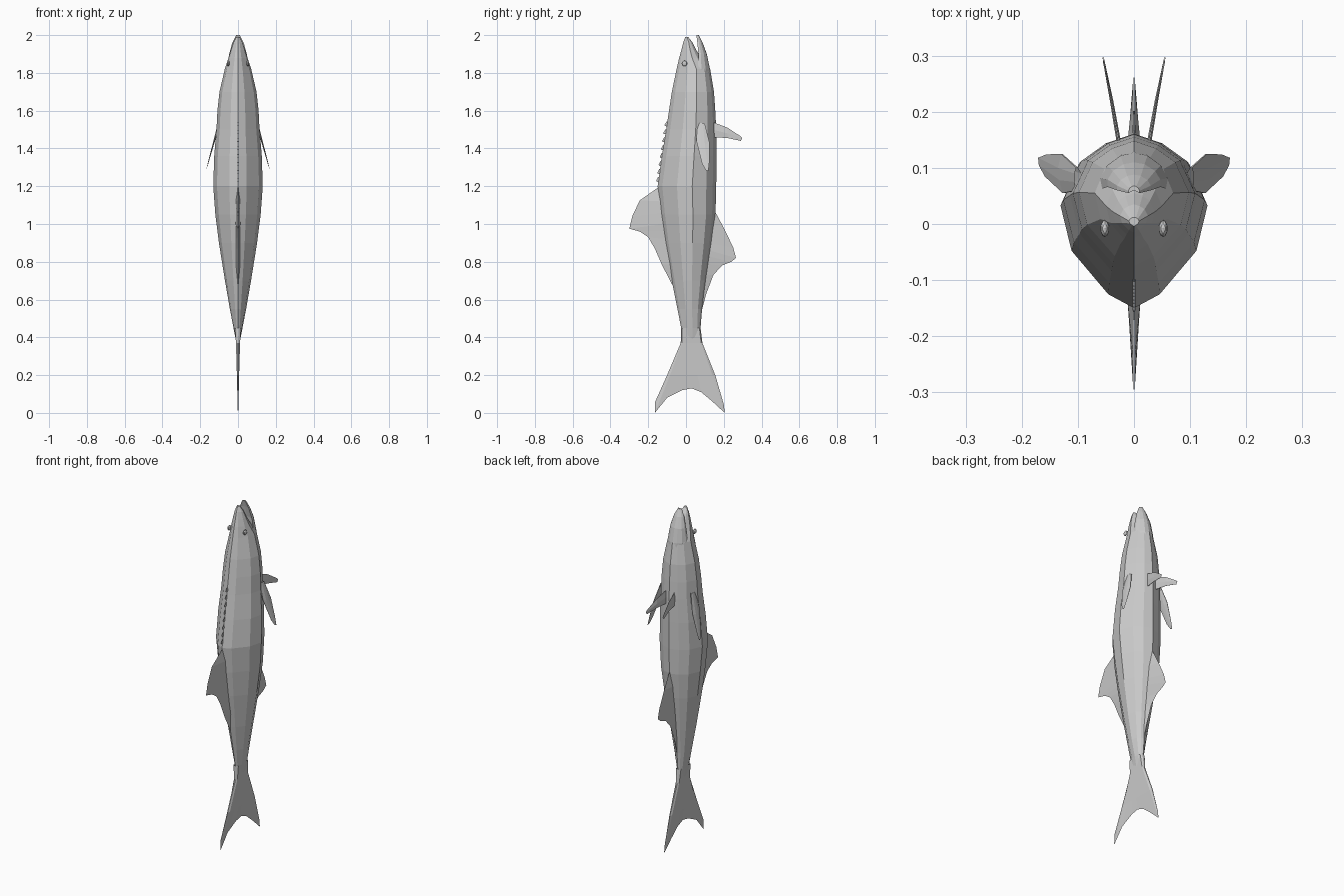
import bpy, bmesh, math
from mathutils import Vector, Matrix


def finish(name, bm, mirror=False):
    bmesh.ops.remove_doubles(bm, verts=bm.verts, dist=1e-5)
    bmesh.ops.recalc_face_normals(bm, faces=bm.faces)
    me = bpy.data.meshes.new(name)
    bm.to_mesh(me)
    bm.free()
    ob = bpy.data.objects.new(name, me)
    bpy.context.collection.objects.link(ob)
    if mirror:
        ob.modifiers.new("mirror", 'MIRROR')
    return ob


def loft(name, sections, half):
    """sections: (z, y_back, y_belly, half_width); half: half outline, back to belly."""
    ring = half + [(-x, t) for x, t in half[-2:0:-1]]
    bm = bmesh.new()
    rows = [[bm.verts.new((x * w, a + (b - a) * t, z)) for x, t in ring]
            for z, a, b, w in sections]
    n = len(ring)
    for r, s in zip(rows, rows[1:]):
        for i in range(n):
            j = (i + 1) % n
            bm.faces.new((r[i], r[j], s[j], s[i]))
    bm.faces.new(rows[0])
    bm.faces.new(rows[-1])
    return finish(name, bm)


def fin(name, ribs, thick, mirror=False):
    """ribs: rows of points from root to tip; thick: half thickness along each rib."""
    bm = bmesh.new()
    last = len(ribs) - 1
    sides = []
    for s in (1, -1):
        sides.append([[bm.verts.new(Vector(p) + Vector((s * t * (0.3 if i in (0, last) else 1), 0, 0)))
                       for p, t in zip(rib, thick)] for i, rib in enumerate(ribs)])
    for g in sides:
        for r, q in zip(g, g[1:]):
            for i in range(len(r) - 1):
                bm.faces.new((r[i], r[i + 1], q[i + 1], q[i]))
    for k in (0, last):     # leading and trailing edges
        a, b = sides[0][k], sides[1][k]
        for i in range(len(a) - 1):
            bm.faces.new((a[i], a[i + 1], b[i + 1], b[i]))
    return finish(name, bm, mirror)


def flat(pairs):
    return [[(0, *a), (0, *b)] for a, b in pairs]


# Body with upper jaw, twelve sided with a ridged back
loft("body", [
    (1.99, -.004, .012, .009), (1.96, -.015, .035, .025), (1.92, -.025, .055, .038),
    (1.88, -.036, .080, .050), (1.82, -.050, .128, .070), (1.70, -.075, .148, .098),
    (1.60, -.090, .155, .109), (1.50, -.105, .160, .114), (1.36, -.128, .161, .126),
    (1.20, -.150, .160, .131), (1.05, -.135, .156, .120), (0.90, -.112, .137, .101),
    (0.70, -.075, .106, .069), (0.55, -.045, .085, .043), (0.45, -.026, .077, .024),
    (0.38, -.020, .070, .010)],
    [(0, 0), (.35, .08), (.85, .33), (1, .59), (.75, .83), (.4, .94), (0, 1)])

# Lower jaw with a hollowed inner face
loft("lower_jaw", [
    (2.00, .055, .068, .010), (1.96, .060, .088, .030),
    (1.90, .066, .110, .047), (1.82, .062, .127, .060), (1.76, .070, .132, .050)],
    [(0, .35), (.6, .2), (1, 0), (1, .3), (.8, .65), (.4, .92), (0, 1)])

# Tail fin, fanned out from the tail root
tips = [(-.165, .055), (-.165, 0), (-.10, .08), (-.02, .12), (.03, .13),
        (.08, .11), (.14, .06), (.205, 0), (.20, .045)]
fractions = [0, .06, .22, .38, .5, .63, .8, .94, 1]
fin("tail_fin", [[(0, -.026 + .103 * f, .45), (0, -.028 + .115 * f, .37),
                  (0, -.10 + .255 * f, .20), (0, *t)] for f, t in zip(fractions, tips)],
    [.016, .011, .006, .001])

# Back and belly fins
fin("dorsal_fin", flat([((-.14, 1.20), (-.152, 1.19)), ((-.13, 1.12), (-.245, 1.125)),
                        ((-.125, 1.06), (-.285, 1.04)), ((-.12, 1.00), (-.30, .975)),
                        ((-.11, .96), (-.245, .96)), ((-.105, .92), (-.20, .93)),
                        ((-.095, .87), (-.165, .87)), ((-.08, .785), (-.128, .785)),
                        ((-.06, .68), (-.074, .68))]), [.012, .001])
fin("anal_fin", flat([((.145, 1.07), (.157, 1.06)), ((.14, .97), (.205, .97)),
                      ((.13, .90), (.25, .875)), ((.125, .86), (.265, .82)),
                      ((.115, .83), (.24, .80)), ((.105, .79), (.19, .78)),
                      ((.095, .73), (.145, .73)), ((.08, .63), (.107, .63)),
                      ((.065, .55), (.086, .55))]), [.012, .001])


# Side fins, splayed outwards and backwards
def side(y, z):
    return (.104 + (1.52 - z) * .275, y, z)


fin("pectoral_fin", [[side(*a), side(*b), side(*c)] for a, b, c in [
    ((.06, 1.53), (.055, 1.44), (.085, 1.32)),
    ((.075, 1.535), (.078, 1.43), (.105, 1.285)),
    ((.09, 1.535), (.10, 1.42), (.118, 1.28)),
    ((.10, 1.53), (.125, 1.43), (.124, 1.33))]], [.006, .004, .001], True)

# Belly fins
fin("pelvic_fin", [[(.026, .14, z0), (.040, .22, z1), (.055, y2, z2)] for z0, z1, y2, z2 in
                   [(1.54, 1.51, .288, 1.465), (1.50, 1.48, .298, 1.455),
                    (1.46, 1.455, .29, 1.44)]], [.004, .003, .001], True)

# Row of short back spines
for i in range(8):
    z = 1.525 - i * .042
    y = -.105 - (1.5 - z) * .15
    fin("back_spine", flat([((y + .015, z + .02), (y - .002, z + .018)),
                            ((y + .015, z), (y - .012, z)),
                            ((y + .015, z - .012), (y - .010, z - .006))]), [.004, .002])

# Eyes
bm = bmesh.new()
bmesh.ops.create_uvsphere(bm, u_segments=10, v_segments=6, radius=1,
                          matrix=Matrix.Translation((.052, -.008, 1.85)) @
                          Matrix.Diagonal((.008, .015, .015, 1)))
finish("eye", bm, True)
